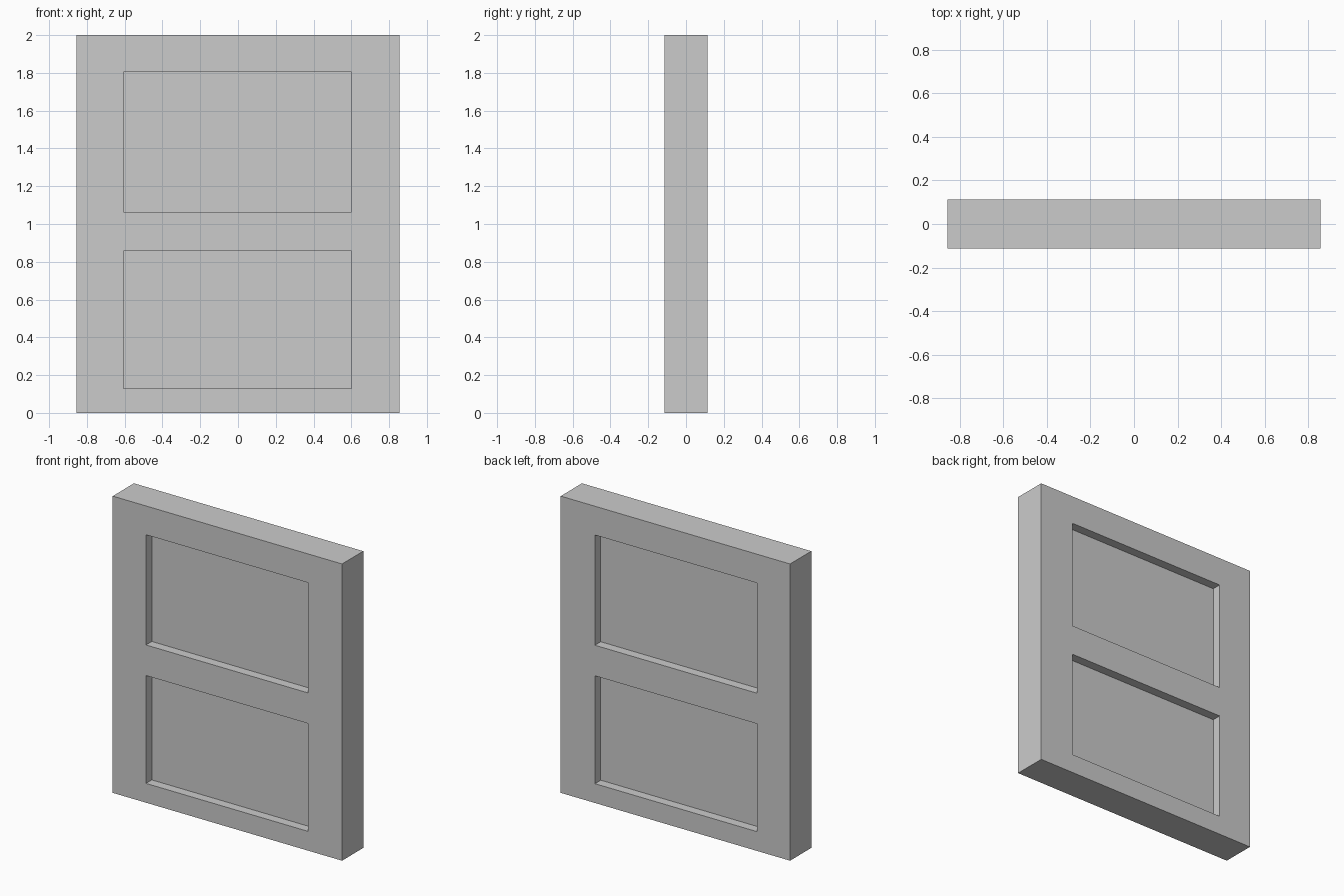
import bpy
import bmesh
from mathutils import Matrix

if "Cube" in bpy.data.objects:
    bpy.data.objects.remove(bpy.data.objects["Cube"])

WIDTH, THICK, HEIGHT = 1.71, 0.226, 2.0
RECESS = 0.062
X_CUTS = (-0.607, 0.60)                 # inner edges of the stiles
PANELS = ((0.13, 0.857), (1.063, 1.806))  # bottom and top of each sunken panel

# Solid door slab standing on the floor
bm = bmesh.new()
bmesh.ops.create_cube(
    bm, size=1,
    matrix=Matrix.Translation((0, 0, HEIGHT / 2)) @ Matrix.Diagonal((WIDTH, THICK, HEIGHT, 1)))


def cut(point, normal):
    bmesh.ops.bisect_plane(bm, geom=bm.verts[:] + bm.edges[:] + bm.faces[:],
                           plane_co=point, plane_no=normal)


# Loop cuts along the stiles and rails
for x in X_CUTS:
    cut((x, 0, 0), (1, 0, 0))
for z in (z for panel in PANELS for z in panel):
    cut((0, 0, z), (0, 0, 1))


def is_panel(face):
    c = face.calc_center_median()
    return (abs(face.normal.y) > 0.9 and X_CUTS[0] < c.x < X_CUTS[1]
            and any(low < c.z < high for low, high in PANELS))


# Sink the panels on the front and the back
bm.normal_update()
panels = [f for f in bm.faces if is_panel(f)]
for face in bmesh.ops.extrude_discrete_faces(bm, faces=panels)["faces"]:
    side = 1 if face.calc_center_median().y > 0 else -1
    bmesh.ops.translate(bm, verts=face.verts[:], vec=(0, -side * RECESS, 0))

# Weld the recess walls to the frame
bmesh.ops.remove_doubles(bm, verts=bm.verts[:], dist=1e-4)
bmesh.ops.recalc_face_normals(bm, faces=bm.faces[:])

mesh = bpy.data.meshes.new("panelled_door")
bm.to_mesh(mesh)
bm.free()
door = bpy.data.objects.new("panelled_door", mesh)
bpy.context.collection.objects.link(door)
